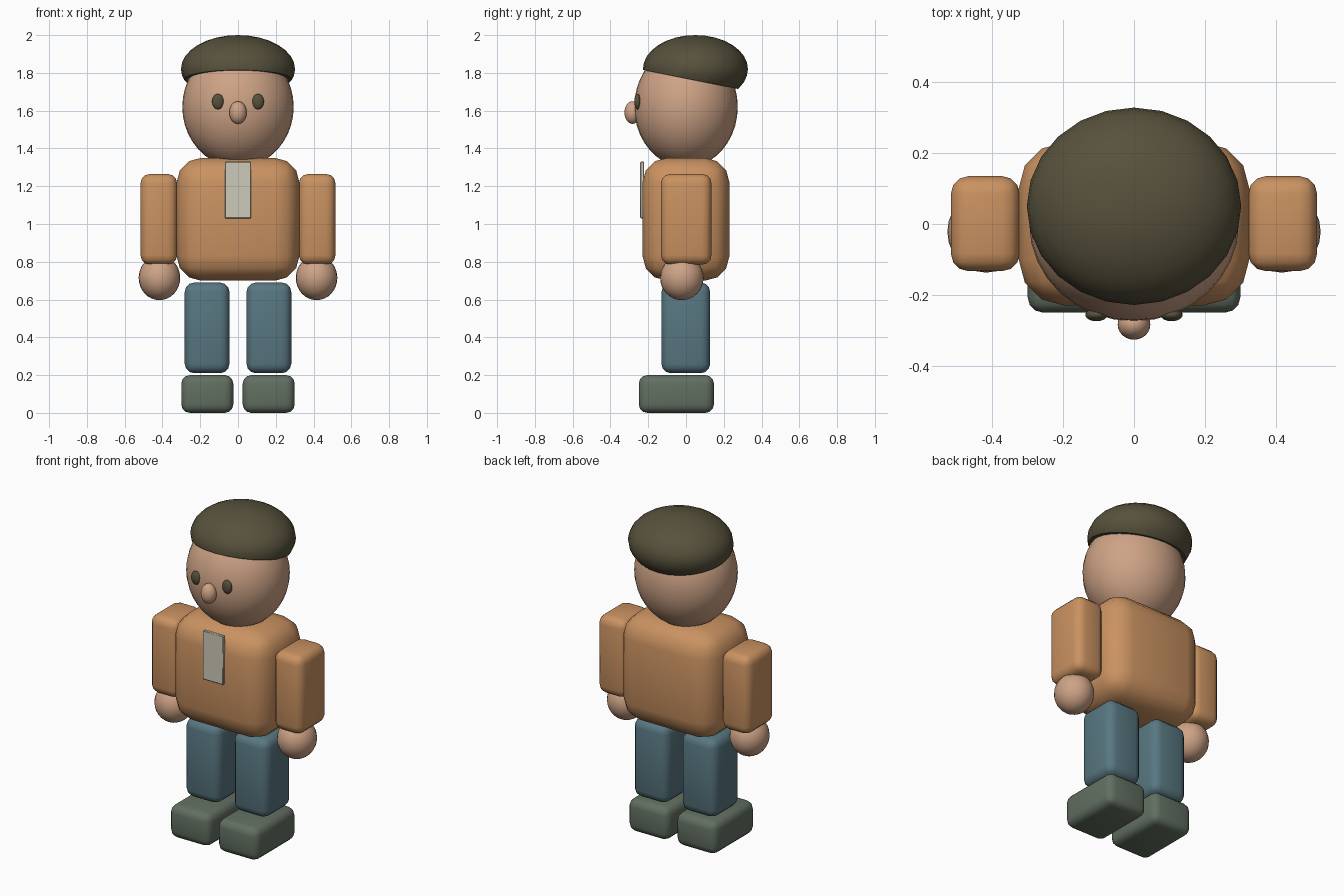
import bpy, bmesh, math
from mathutils import Vector, Matrix

if "Cube" in bpy.data.objects:
    bpy.data.objects.remove(bpy.data.objects["Cube"])


def srgb(r, g, b):
    f = lambda c: c / 12.92 if c <= 0.04045 else ((c + 0.055) / 1.055) ** 2.4
    return (f(r / 255), f(g / 255), f(b / 255), 1.0)


def material(name, *rgb):
    m = bpy.data.materials.new(name)
    m.diffuse_color = srgb(*rgb)
    m.use_nodes = True
    m.node_tree.nodes["Principled BSDF"].inputs["Base Color"].default_value = m.diffuse_color
    return m


SKIN = material("skin", 206, 163, 134)
DARK = material("dark_olive", 87, 81, 60)
ORANGE = material("orange_jacket", 202, 146, 97)
BLUE = material("blue_trousers", 88, 119, 129)
GREEN = material("green_shoes", 98, 111, 97)
CREAM = material("cream_shirt", 206, 203, 186)


def finish(name, bm, mat):
    bmesh.ops.recalc_face_normals(bm, faces=bm.faces)
    me = bpy.data.meshes.new(name)
    bm.to_mesh(me)
    bm.free()
    me.materials.append(mat)
    ob = bpy.data.objects.new(name, me)
    bpy.context.collection.objects.link(ob)
    bpy.ops.object.select_all(action='DESELECT')
    ob.select_set(True)
    bpy.context.view_layer.objects.active = ob
    bpy.ops.object.shade_smooth_by_angle(angle=math.radians(40))
    return ob


def box(name, lo, hi, bevel, mat, segments=3):
    """Rounded box between two corners."""
    lo, hi = Vector(lo), Vector(hi)
    bm = bmesh.new()
    bmesh.ops.create_cube(bm, size=1, matrix=Matrix.LocRotScale((lo + hi) / 2, None, hi - lo))
    bmesh.ops.bevel(bm, geom=bm.edges[:], offset=bevel, segments=segments,
                    profile=0.5, affect='EDGES')
    return finish(name, bm, mat)


def ellipsoid(name, centre, radii, mat, cut=None, segments=24, rings=16):
    """Stretched ball, optionally cut flat below a plane (point, normal)."""
    bm = bmesh.new()
    bmesh.ops.create_uvsphere(bm, u_segments=segments, v_segments=rings, radius=1,
                              matrix=Matrix.LocRotScale(Vector(centre), None, Vector(radii)))
    if cut:
        bmesh.ops.bisect_plane(bm, geom=bm.verts[:] + bm.edges[:] + bm.faces[:],
                               plane_co=cut[0], plane_no=cut[1], clear_inner=True)
        bmesh.ops.holes_fill(bm, edges=[e for e in bm.edges if e.is_boundary])
    return finish(name, bm, mat)


# Torso and shirt front
box("torso", (-0.325, -0.23, 0.70), (0.325, 0.23, 1.35), 0.13, ORANGE)
box("shirt_front", (-0.07, -0.243, 1.03), (0.07, -0.222, 1.33), 0.004, CREAM, 1)

# Head, nose and hair cap with a sloping lower edge
ellipsoid("head", (0, 0, 1.62), (0.295, 0.274, 0.32), SKIN, segments=32, rings=20)
ellipsoid("nose", (0, -0.283, 1.59), (0.046, 0.043, 0.06), SKIN)
ellipsoid("hair", (0, 0.05, 1.82), (0.302, 0.278, 0.18), DARK,
          cut=((0, -0.225, 1.815), (0, 0.2, 1)))

# Paired parts
for side, s in (("left", 1), ("right", -1)):
    def pair(name, x0, x1, y0, y1, z0, z1, bevel, mat):
        xs = sorted((s * x0, s * x1))
        box(f"{side}_{name}", (xs[0], y0, z0), (xs[1], y1, z1), bevel, mat)

    pair("arm", 0.322, 0.516, -0.133, 0.135, 0.785, 1.265, 0.05, ORANGE)
    pair("leg", 0.045, 0.282, -0.13, 0.128, 0.21, 0.69, 0.05, BLUE)
    pair("shoe", 0.025, 0.30, -0.25, 0.148, 0.0, 0.20, 0.045, GREEN)
    ellipsoid(f"{side}_hand", (s * 0.416, -0.022, 0.715), (0.11, 0.115, 0.118), SKIN)
    ellipsoid(f"{side}_eye", (s * 0.106, -0.256, 1.648), (0.031, 0.018, 0.041), DARK)
